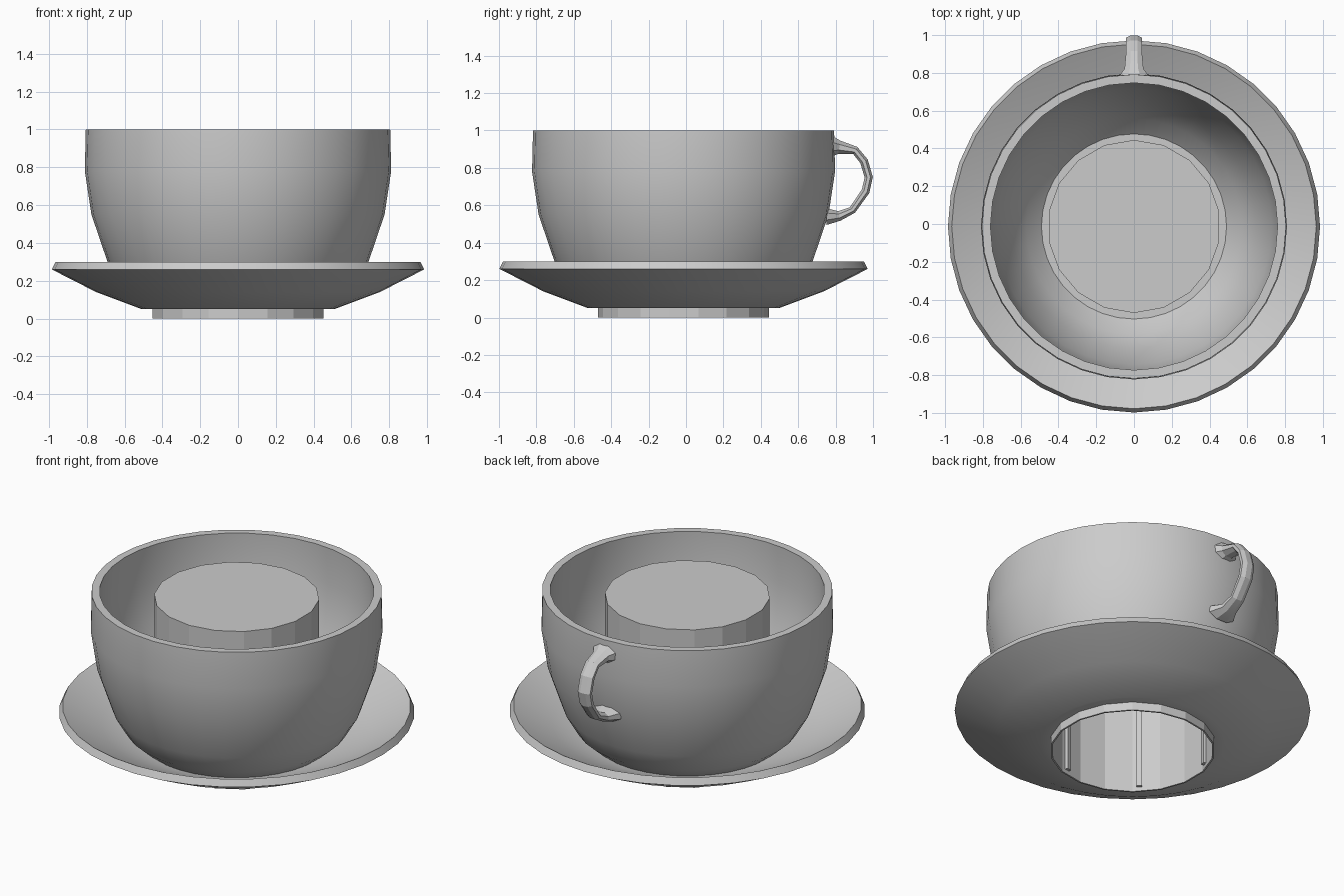
import bpy, bmesh, math
from mathutils import Vector

cube = bpy.data.objects.get("Cube")
if cube:
    bpy.data.objects.remove(cube)

CY = -0.013  # the round parts share this axis; the handle reaches further back

grey = bpy.data.materials.new("plain grey")
grey.use_nodes = True
colour = (0.6, 0.6, 0.6, 1)
grey.diffuse_color = colour
grey.node_tree.nodes["Principled BSDF"].inputs["Base Color"].default_value = colour


def finish(bm, name, angle=30):
    bmesh.ops.recalc_face_normals(bm, faces=bm.faces)
    mesh = bpy.data.meshes.new(name)
    bm.to_mesh(mesh)
    bm.free()
    obj = bpy.data.objects.new(name, mesh)
    bpy.context.collection.objects.link(obj)
    mesh.materials.append(grey)
    bpy.ops.object.select_all(action="DESELECT")
    obj.select_set(True)
    bpy.context.view_layer.objects.active = obj
    bpy.ops.object.shade_smooth_by_angle(angle=math.radians(angle))
    return obj


def loft(bm, rings, closed=False):
    """Join successive rings of vertices with quads."""
    pairs = list(zip(rings, rings[1:]))
    if closed:
        pairs.append((rings[-1], rings[0]))
    for a, b in pairs:
        for i in range(len(a)):
            j = (i + 1) % len(a)
            bm.faces.new((a[i], a[j], b[j], b[i]))


def lathe(name, profile, sides, angle=30):
    """Spin a closed (radius, height) profile about the shared axis."""
    bm = bmesh.new()
    rings = []
    for r, z in profile:
        ring = []
        for i in range(sides):
            t = math.pi / 2 + math.tau * i / sides
            ring.append(bm.verts.new((r * math.cos(t), CY + r * math.sin(t), z)))
        rings.append(ring)
    loft(bm, rings, closed=True)
    # a profile point on the axis becomes a single centre vertex
    bmesh.ops.remove_doubles(bm, verts=bm.verts, dist=1e-5)
    return finish(bm, name, angle)


# Saucer: a shallow dish with a slanted rim
lathe("saucer", [(0.45, 0.05), (0.51, 0.05), (0.75, 0.14), (0.985, 0.26),
                 (0.965, 0.30), (0.75, 0.19), (0.51, 0.10), (0.45, 0.10)], 36)

# Cup: bulging outer wall, flat lip, inner wall and flat floor
lathe("cup", [(0.45, 0.08), (0.52, 0.09), (0.62, 0.18), (0.69, 0.30), (0.775, 0.55),
              (0.81, 0.78), (0.805, 1.0), (0.76, 1.0), (0.765, 0.78), (0.73, 0.56),
              (0.645, 0.32), (0.57, 0.2), (0.49, 0.12), (0.45, 0.12)], 36, 35)

# Centre column: a hollow drum, closed on top and open underneath
lathe("centre_column", [(0.458, 0), (0.458, 0.965), (0, 0.965),
                        (0, 0.955), (0.448, 0.955), (0.448, 0)], 18, 15)

# Thin upright ribs inside the column
bm = bmesh.new()
for k in range(6):
    t = math.radians(45 + 60 * k)
    made = bmesh.ops.create_cube(bm, size=1)["verts"]
    bmesh.ops.scale(bm, verts=made, vec=(0.02, 0.03, 0.93))
    bmesh.ops.translate(bm, verts=made, vec=(0.437, 0, 0.49))
    for v in made:
        x, y, z = v.co
        v.co = (x * math.cos(t) - y * math.sin(t),
                CY + x * math.sin(t) + y * math.cos(t), z)
finish(bm, "column_ribs")

# Handle: a faceted loop swept in the y-z plane, flared where it meets the cup
# each station: y, z, half thickness, half width
path = [(0.77, 0.915, 0.06, 0.085), (0.82, 0.91, 0.036, 0.05), (0.905, 0.893, 0.022, 0.042),
        (0.952, 0.835, 0.022, 0.042), (0.977, 0.75, 0.022, 0.042), (0.96, 0.675, 0.022, 0.042),
        (0.89, 0.575, 0.02, 0.042), (0.82, 0.543, 0.026, 0.05), (0.75, 0.54, 0.045, 0.085)]
bm = bmesh.new()
rings = []
for i, (y, z, thick, width) in enumerate(path):
    a, b = path[max(i - 1, 0)], path[min(i + 1, len(path) - 1)]
    along = Vector((0, b[0] - a[0], b[1] - a[1])).normalized()
    across = Vector((0, -along.z, along.y))
    ring = []
    for k in range(8):
        t = math.tau * (k + 0.5) / 8
        edge = 1 / math.cos(math.pi / 8)
        offset = across * (thick * edge * math.sin(t))
        ring.append(bm.verts.new(Vector((width * edge * math.cos(t), y, z)) + offset))
    rings.append(ring)
loft(bm, rings)
for end in (rings[0], rings[-1]):
    bm.faces.new(end)
finish(bm, "handle", 20)
